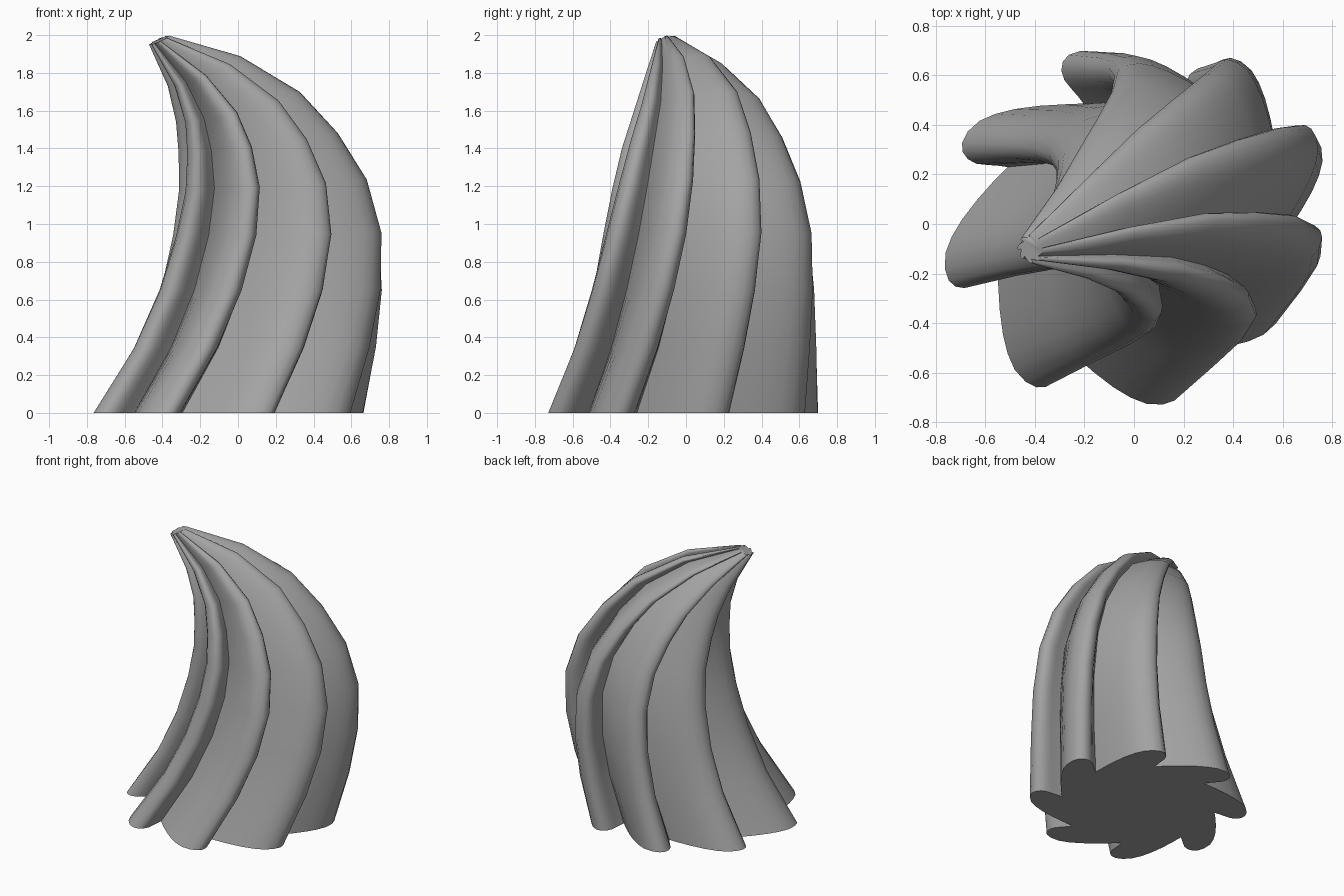
import bpy, bmesh, math
from mathutils import Vector

if "Cube" in bpy.data.objects:
    bpy.data.objects.remove(bpy.data.objects["Cube"])

LOBES = 8
# One hooked lobe of the cross-section: (angle in degrees, radius)
LOBE = [(152, .522), (160, .55), (169, .594), (177, .645), (183, .687), (188, .718),
        (193, .733), (197, .73), (199.5, .712), (201, .68), (201.2, .64), (200, .6), (198.3, .557)]
# Spine rings: centre x, y, z, scale, tilt slope
RINGS = [(-.05, -.015, 0, 1, 0),
         (.09, .05, .345, .91, 0),
         (.173, .09, .65, .85, 0),
         (.208, .113, .945, .79, .015),
         (.185, .108, 1.208, .70, .06),
         (.107, .085, 1.43, .59, .13),
         (0, .055, 1.62, .465, .25),
         (-.18, -.013, 1.81, .285, .42),
         (-.417, -.10, 1.973, .08, .45)]
TWIST = 3.7  # degrees per ring


def ring_points(i):
    x, y, z, scale, slope = RINGS[i]
    rot = Vector((0, 0, 1)).rotation_difference(Vector((-slope, -.36 * slope, 1)))
    for k in range(LOBES):
        for a, r in LOBE:
            t = math.radians(a + k * 360 / LOBES + TWIST * i)
            p = Vector((r * math.cos(t), r * math.sin(t), 0)) * scale
            yield Vector((x, y, z)) + rot @ p


# Fluted horn: loft the lobed section along the bent spine
bm = bmesh.new()
loops = [[bm.verts.new(p) for p in ring_points(i)] for i in range(len(RINGS))]
n = len(loops[0])
for low, high in zip(loops, loops[1:]):
    for j in range(n):
        k = (j + 1) % n
        bm.faces.new((low[j], low[k], high[k], high[j]))

# Flat end caps
bm.faces.new(loops[0][::-1])
bm.faces.new(loops[-1])
bmesh.ops.recalc_face_normals(bm, faces=bm.faces[:])

mesh = bpy.data.meshes.new("fluted_horn")
bm.to_mesh(mesh)
bm.free()
horn = bpy.data.objects.new("fluted_horn", mesh)
bpy.context.collection.objects.link(horn)
bpy.context.view_layer.objects.active = horn
horn.select_set(True)
bpy.ops.object.shade_smooth_by_angle(angle=math.radians(52))

# Darker grey surface
grey = bpy.data.materials.new("dark_grey")
grey.diffuse_color = (.37, .37, .37, 1)
grey.use_nodes = True
grey.node_tree.nodes["Principled BSDF"].inputs["Base Color"].default_value = grey.diffuse_color
mesh.materials.append(grey)
